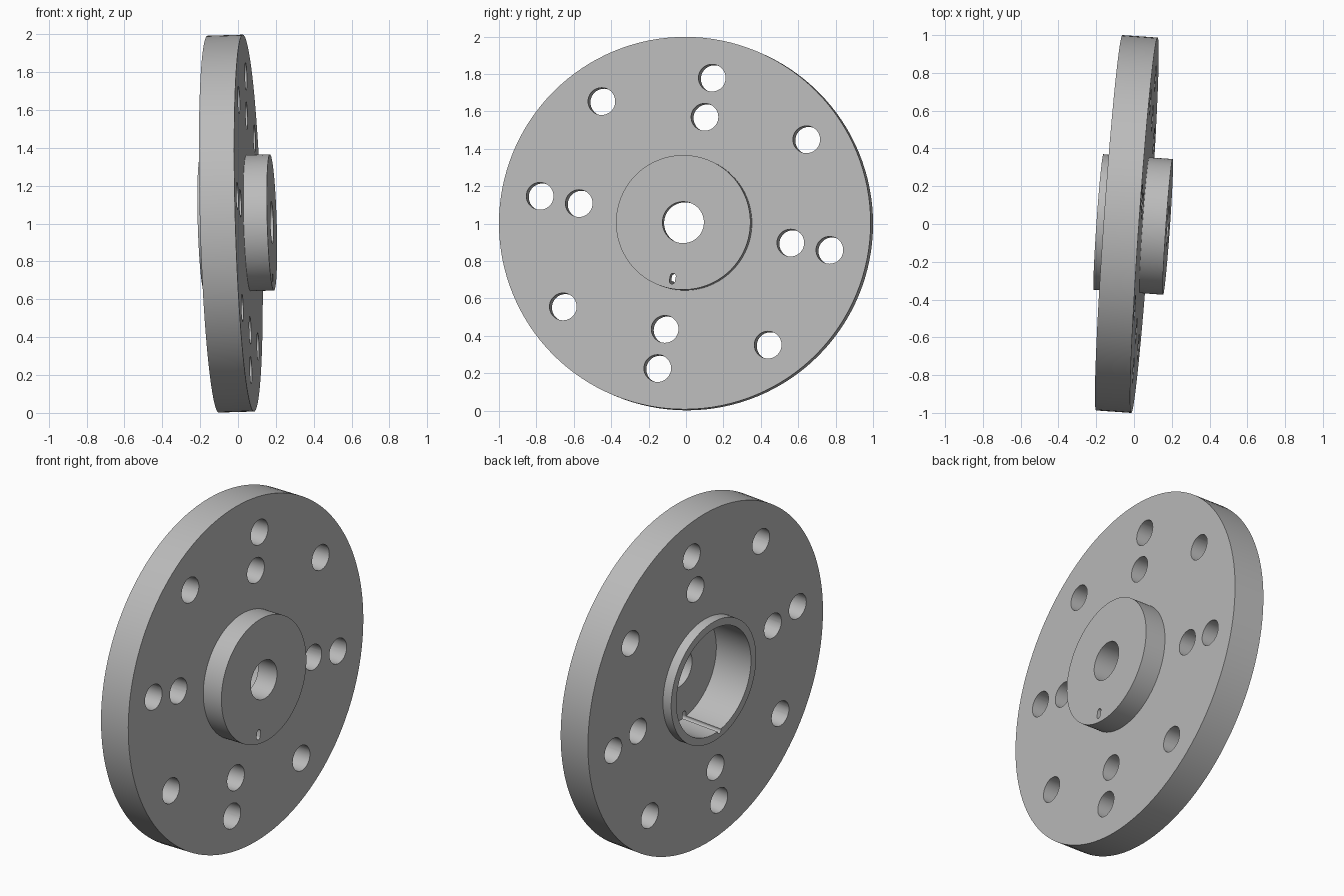
import bpy, bmesh
from math import sin, cos, pi, radians
from mathutils import Matrix, Vector

cube = bpy.data.objects.get("Cube")
if cube:
    bpy.data.objects.remove(cube, do_unlink=True)

# Pose: the disc stands upright with its axis leaning slightly off x
AXIS = Vector((1, -0.07, 0.03)).normalized()
TILT = Vector((1, 0, 0)).rotation_difference(AXIS).to_matrix().to_4x4()
POSE = Matrix.Translation((-0.038, 0, 1)) @ TILT
CLOCK = radians(10.6)

grey = bpy.data.materials.new("grey metal")
grey.use_nodes = True
colour = (0.5, 0.5, 0.5, 1)
grey.diffuse_color = colour
grey.node_tree.nodes["Principled BSDF"].inputs["Base Color"].default_value = colour


def make_object(name, bm):
    bmesh.ops.recalc_face_normals(bm, faces=bm.faces)
    mesh = bpy.data.meshes.new(name)
    bm.transform(POSE)
    bm.to_mesh(mesh)
    bm.free()
    mesh.materials.append(grey)
    obj = bpy.data.objects.new(name, mesh)
    bpy.context.collection.objects.link(obj)
    return obj


def prism(bm, outline, x0, x1):
    """Extrude a y-z outline along the axis."""
    face = bm.faces.new([bm.verts.new((x0, y, z)) for y, z in outline])
    ext = bmesh.ops.extrude_face_region(bm, geom=[face])["geom"]
    moved = [v for v in ext if isinstance(v, bmesh.types.BMVert)]
    bmesh.ops.translate(bm, verts=moved, vec=(x1 - x0, 0, 0))


def circle(radius, y, z, count=40):
    steps = [2 * pi * i / count for i in range(count)]
    return [(y + radius * cos(t), z + radius * sin(t)) for t in steps]


# Flange with hub, hollow bore and shaft hole, turned from one profile
R_DISC, R_HUB, R_BORE, R_SHAFT = 0.996, 0.36, 0.316, 0.111
HALF, HUB_FRONT, HUB_BACK, FLOOR = 0.0935, 0.218, -0.15, 0.088
profile = [(HUB_FRONT, R_SHAFT), (HUB_FRONT, R_HUB), (HALF, R_HUB),
           (HALF, R_DISC), (-HALF, R_DISC), (-HALF, R_HUB),
           (HUB_BACK, R_HUB), (HUB_BACK, R_BORE), (FLOOR, R_BORE),
           (FLOOR, R_SHAFT)]
bm = bmesh.new()
ring = [bm.verts.new((x, 0, r)) for x, r in profile]
edges = [bm.edges.new((a, b)) for a, b in zip(ring, ring[1:] + ring[:1])]
bmesh.ops.spin(bm, geom=ring + edges, cent=(0, 0, 0), axis=(1, 0, 0),
               angle=2 * pi, steps=128, use_merge=True)
bmesh.ops.remove_doubles(bm, verts=bm.verts, dist=1e-5)
flange = make_object("hub_flange", bm)

# Bolt holes: pairs on the main directions, single ones between
bm = bmesh.new()
for k in range(8):
    a = CLOCK + k * pi / 4
    for r in ((0.79, 0.577) if k % 2 == 0 else (0.79,)):
        prism(bm, circle(0.073, r * sin(a), r * cos(a)), -0.13, 0.13)

# Key slot: through the hub face and along the bore wall
W, INNER, OUTER = 0.015, 0.292, 0.32
slot = [(W * cos(pi * i / 8), OUTER + W * sin(pi * i / 8)) for i in range(9)]
slot += [(-W * cos(pi * i / 8), INNER - W * sin(pi * i / 8)) for i in range(9)]
turn = CLOCK + pi
slot = [(y * cos(turn) + z * sin(turn), z * cos(turn) - y * sin(turn)) for y, z in slot]
prism(bm, slot, -0.2, 0.3)
cutter = make_object("hole_cutter", bm)
cutter.hide_render = True

# Cut the holes and drop the cutter
mod = flange.modifiers.new("holes", "BOOLEAN")
mod.operation = "DIFFERENCE"
mod.solver = "EXACT"
mod.object = cutter
for o in bpy.context.selected_objects:
    o.select_set(False)
flange.select_set(True)
bpy.context.view_layer.objects.active = flange
bpy.ops.object.modifier_apply(modifier=mod.name)
bpy.data.objects.remove(cutter, do_unlink=True)
bpy.ops.object.shade_smooth_by_angle(angle=radians(30))
